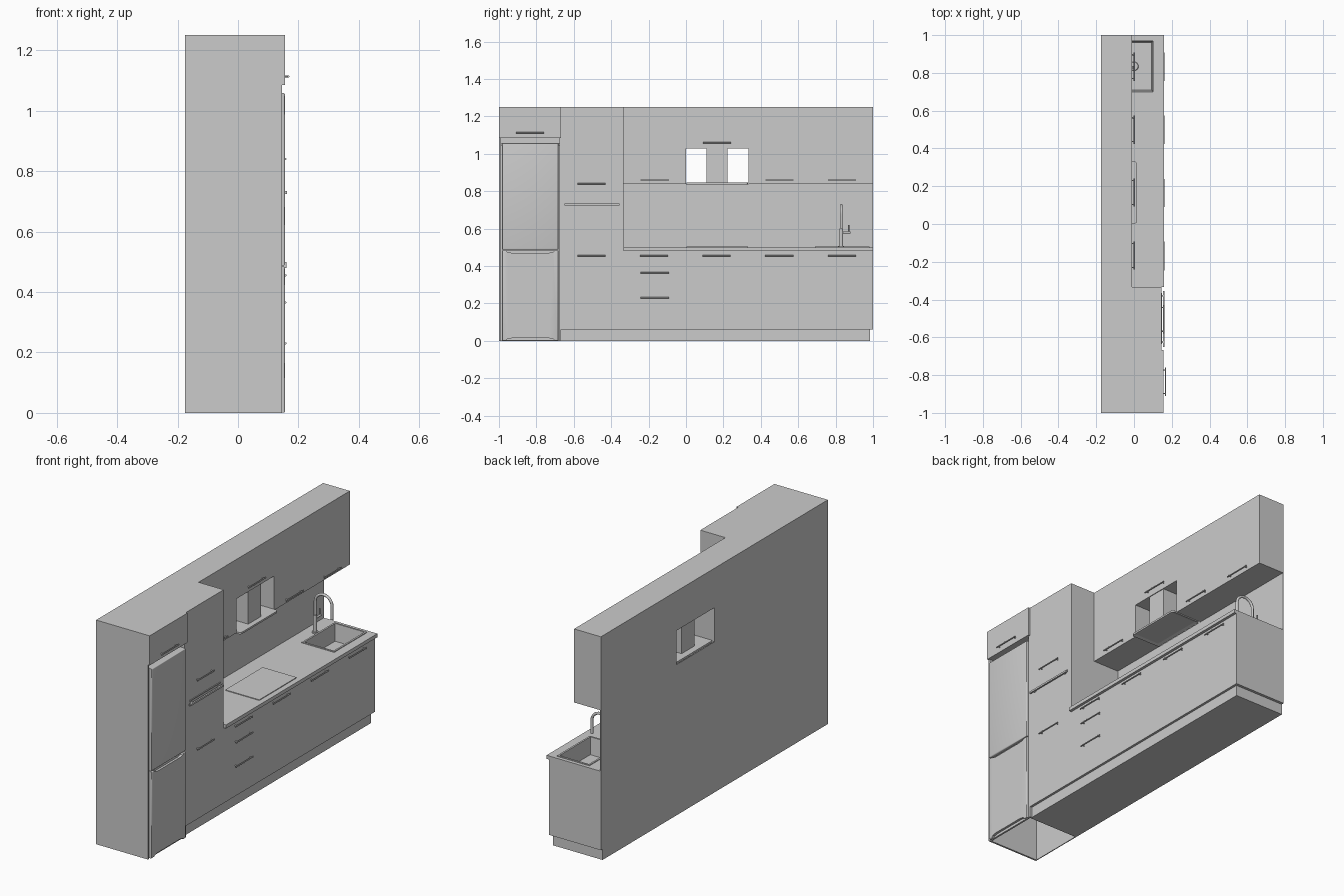
import bpy, bmesh, math
from mathutils import Matrix, Vector

if "Cube" in bpy.data.objects:
    bpy.data.objects.remove(bpy.data.objects["Cube"])

BACK, FRONT = -0.175, 0.145


def finish(name, bm, smooth=False):
    bmesh.ops.recalc_face_normals(bm, faces=bm.faces)
    me = bpy.data.meshes.new(name)
    bm.to_mesh(me)
    bm.free()
    ob = bpy.data.objects.new(name, me)
    bpy.context.collection.objects.link(ob)
    if smooth:
        bpy.ops.object.select_all(action='DESELECT')
        ob.select_set(True)
        bpy.context.view_layer.objects.active = ob
        bpy.ops.object.shade_smooth_by_angle(angle=math.radians(35))
    return ob


def add_box(bm, x, y, z):
    m = Matrix.Translation(((x[0] + x[1]) / 2, (y[0] + y[1]) / 2, (z[0] + z[1]) / 2))
    m = m @ Matrix.Diagonal((x[1] - x[0], y[1] - y[0], z[1] - z[0], 1))
    return bmesh.ops.create_cube(bm, size=1, matrix=m)['verts']


def box(name, x, y, z):
    bm = bmesh.new()
    add_box(bm, x, y, z)
    return finish(name, bm)


def add_rod(bm, a, b, r, r2=None, seg=12):
    a, b = Vector(a), Vector(b)
    m = Matrix.Translation((a + b) / 2) @ (b - a).to_track_quat('Z', 'Y').to_matrix().to_4x4()
    bmesh.ops.create_cone(bm, cap_ends=True, segments=seg, radius1=r,
                          radius2=r if r2 is None else r2, depth=(b - a).length, matrix=m)


def prism(name, pts, x0, x1):
    """Extrude a (y, z) outline along x."""
    bm = bmesh.new()
    f = bm.faces.new([bm.verts.new((x0, y, z)) for y, z in pts])
    ext = bmesh.ops.extrude_face_region(bm, geom=[f])['geom']
    bmesh.ops.translate(bm, vec=(x1 - x0, 0, 0), verts=[v for v in ext if isinstance(v, bmesh.types.BMVert)])
    return finish(name, bm)


def cut(ob, cutter):
    cutter.hide_render = True
    cutter.hide_set(True)
    mod = ob.modifiers.new("cut", 'BOOLEAN')
    mod.operation, mod.object, mod.solver = 'DIFFERENCE', cutter, 'EXACT'


def handle(name, x, y, z, reach=0.015, half=0.075):
    bm = bmesh.new()
    add_rod(bm, (x + reach - 0.003, y - half, z), (x + reach - 0.003, y + half, z), 0.0035)
    for s in (-1, 1):
        add_rod(bm, (x - 0.002, y + s * (half - 0.012), z), (x + reach - 0.003, y + s * (half - 0.012), z), 0.003)
    return finish(name, bm, True)


# base units and tall oven column share one front plane
base = prism("base_and_column", [(-0.667, 0.06), (1, 0.06), (1, 0.48), (-0.333, 0.48),
                                 (-0.333, 1.25), (-0.667, 1.25)], BACK, FRONT)
box("plinth", (BACK, 0.132), (-0.667, 0.985), (0, 0.06))
counter = box("countertop", (BACK, 0.16), (-0.333, 1), (0.48, 0.50))
box("backsplash", (BACK, BACK + 0.005), (-0.333, 1), (0.50, 0.84))

# wall units with a through opening for the hood
prism("wall_units", [(-0.333, 0.84), (0, 0.84), (0, 1.03), (0.333, 1.03), (0.333, 0.84),
                     (1, 0.84), (1, 1.25), (-0.333, 1.25)], BACK, -0.01)
box("hood_chimney", (-0.128, -0.014), (0.11, 0.222), (0.842, 1.03))

# hood plate: rounded corners, recessed underside
bm = bmesh.new()
add_box(bm, (-0.165, 0.015), (0.002, 0.331), (0.836, 0.846))
bmesh.ops.bevel(bm, geom=[e for e in bm.edges if abs(e.verts[0].co.z - e.verts[1].co.z) > 0.005],
                offset=0.012, segments=4, affect='EDGES', profile=0.5)
bm.normal_update()
under = [min(bm.faces, key=lambda f: f.calc_center_median().z)]
bmesh.ops.inset_region(bm, faces=under, thickness=0.018)
bmesh.ops.translate(bm, vec=(0, 0, 0.005), verts=under[0].verts)
finish("hood_plate", bm)

# hob
box("hob", (-0.08, 0.13), (0.002, 0.331), (0.50, 0.504))

# sink: rim and bowl in one shell, set in a hole through counter and unit
SX, SY = (-0.09, 0.11), (0.69, 0.98)
bm = bmesh.new()
add_box(bm, SX, SY, (0.498, 0.504))
bm.normal_update()
top = [max(bm.faces, key=lambda f: f.calc_center_median().z)]
bmesh.ops.inset_region(bm, faces=top, thickness=0.014)
bowl = bmesh.ops.extrude_face_region(bm, geom=top)
bmesh.ops.delete(bm, geom=top, context='FACES')
low = [v for v in bowl['geom'] if isinstance(v, bmesh.types.BMVert)]
mid = Vector((0.01, 0.835, 0))
for v in low:
    v.co = mid + (v.co - mid) * 0.93
    v.co.z = 0.41
under = min((f for f in bm.faces if abs(f.calc_center_median().z - 0.498) < 1e-4),
            key=lambda f: -f.calc_area())
bmesh.ops.delete(bm, geom=[under], context='FACES')
finish("sink", bm)
hole = box("sink_cutter", (SX[0] + 0.006, SX[1] - 0.006), (SY[0] + 0.006, SY[1] - 0.006), (0.40, 0.56))
cut(base, hole)
cut(counter, hole)
bm = bmesh.new()
add_rod(bm, (0, 0.835, 0.409), (0, 0.835, 0.413), 0.025, 0.021, 24)
finish("sink_drain", bm, True)

# tap: body, side lever and swan neck
bm = bmesh.new()
add_rod(bm, (-0.105, 0.83, 0.50), (-0.105, 0.83, 0.508), 0.016, seg=20)
add_rod(bm, (-0.105, 0.83, 0.508), (-0.105, 0.83, 0.60), 0.010, seg=20)
add_rod(bm, (-0.105, 0.83, 0.58), (-0.105, 0.88, 0.58), 0.006)
add_rod(bm, (-0.105, 0.87, 0.575), (-0.105, 0.87, 0.62), 0.003)
finish("tap_body", bm, True)
path = [(-0.105, 0.59)]
path += [(-0.053 - 0.052 * math.cos(math.pi * i / 16), 0.675 + 0.05 * math.sin(math.pi * i / 16)) for i in range(17)]
path += [(-0.001, 0.60)]
cu = bpy.data.curves.new("tap_neck", 'CURVE')
cu.dimensions, cu.bevel_depth, cu.bevel_resolution, cu.use_fill_caps = '3D', 0.0075, 3, True
sp = cu.splines.new('POLY')
sp.points.add(len(path) - 1)
for p, (x, z) in zip(sp.points, path):
    p.co = (x, 0.83, z, 1)
bpy.context.collection.objects.link(bpy.data.objects.new("tap_neck", cu))

# fridge housing, open underneath
box("fridge_top_unit", (BACK, 0.155), (-1, -0.667), (1.085, 1.25))
box("fridge_side_left", (BACK, FRONT), (-1, -0.99), (0, 1.085))
box("fridge_side_right", (BACK, FRONT), (-0.677, -0.667), (0, 1.085))
box("fridge_back", (BACK, BACK + 0.005), (-0.99, -0.677), (0, 1.085))
box("fridge_top", (BACK + 0.005, 0.135), (-0.99, -0.677), (1.045, 1.055))

# fridge doors with finger grips cut in the lower one
doors = []
for name, z in (("fridge_door_upper", (0.488, 1.058)), ("fridge_door_lower", (0.001, 0.484))):
    bm = bmesh.new()
    add_box(bm, (0.133, 0.156), (-0.983, -0.683), z)
    bmesh.ops.bevel(bm, geom=[e for e in bm.edges if all(v.co.x > 0.15 for v in e.verts)],
                    offset=0.006, segments=3, affect='EDGES', profile=0.5)
    doors.append(finish(name, bm, True))
for name, wide, narrow in (("grip_cutter_top", 0.49, 0.47), ("grip_cutter_bottom", -0.005, 0.015)):
    step = (narrow - wide) * 0.75
    cut(doors[1], prism(name, [(-0.968, wide), (-0.955, wide + step), (-0.93, narrow), (-0.735, narrow),
                               (-0.71, wide + step), (-0.697, wide)], 0.143, 0.17))

# oven trim and long oven handle
box("oven_trim", (FRONT - 0.01, FRONT + 0.004), (-0.635, -0.365), (0.742, 0.748))
bm = bmesh.new()
add_box(bm, (0.153, 0.162), (-0.65, -0.355), (0.725, 0.735))
for y in (-0.63, -0.385):
    add_box(bm, (FRONT - 0.002, 0.155), (y, y + 0.01), (0.727, 0.733))
finish("oven_handle", bm)

# door and drawer handles
for i in range(5):
    handle(f"base_handle_{i}", FRONT, -0.505 + i * 0.3345, 0.455)
for i, z in enumerate((0.365, 0.23)):
    handle(f"drawer_handle_{i}", FRONT, -0.167, z)
for i, z in enumerate((0.86, 1.06, 0.86, 0.86)):
    handle(f"wall_handle_{i}", -0.01, -0.167 + i / 3, z)
handle("column_handle", FRONT, -0.505, 0.84)
handle("fridge_top_handle", 0.155, -0.835, 1.113)
